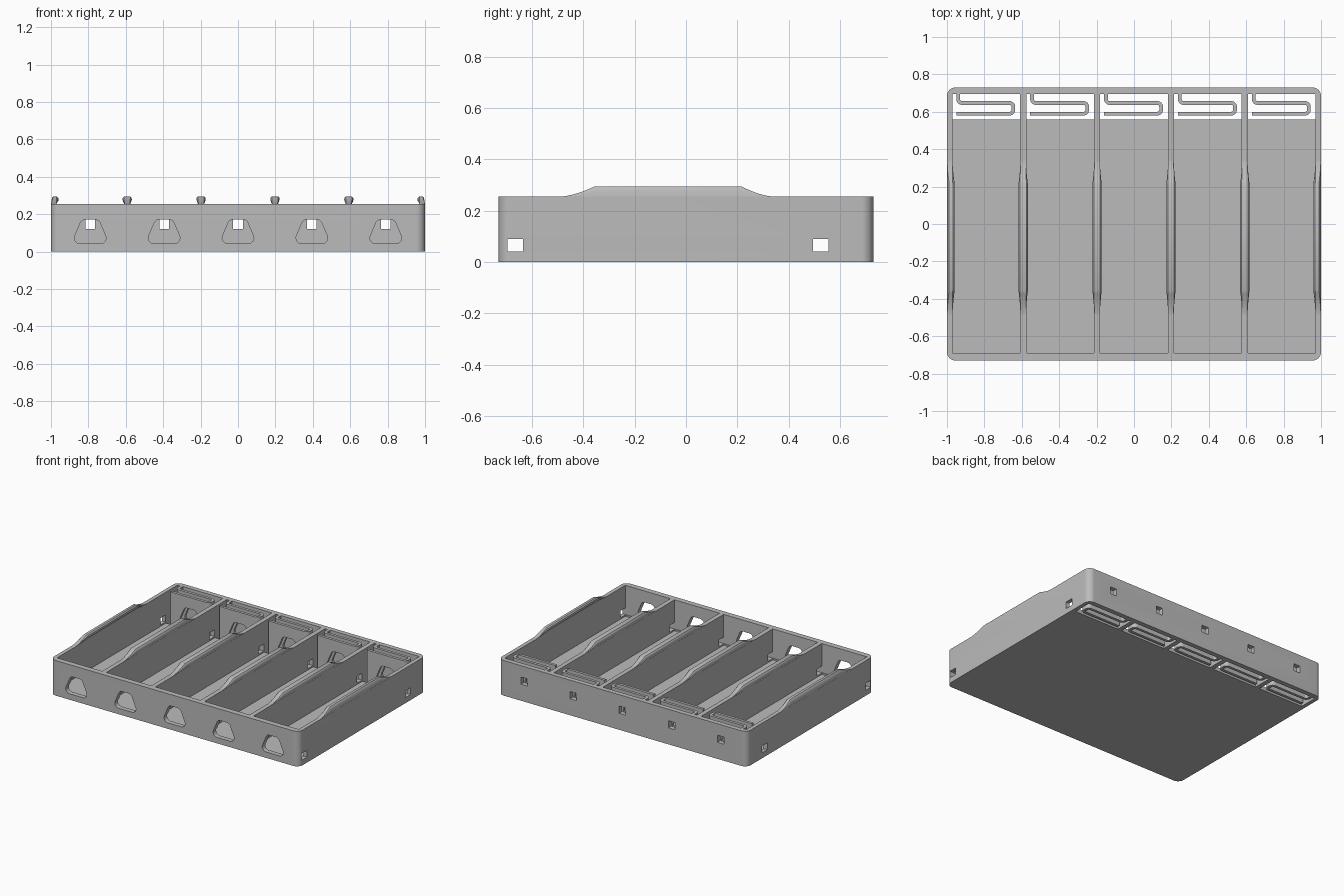
import bpy, bmesh, math
from mathutils import Vector

cube = bpy.data.objects.get("Cube")
if cube:
    bpy.data.objects.remove(cube, do_unlink=True)

grey = bpy.data.materials.new("plain grey")
grey.use_nodes = True
grey.diffuse_color = (0.5, 0.5, 0.5, 1)
grey.node_tree.nodes["Principled BSDF"].inputs["Base Color"].default_value = (0.5, 0.5, 0.5, 1)

PITCH = 0.395          # spacing of the bays
HALF_BAY = 0.181       # half the inner width of a bay
HALF_DEPTH = 0.73
RIM = 0.255
FLOOR = 0.03
BAYS = [i * PITCH for i in range(-2, 3)]


def rounded(points, radius, steps=6, closed=True):
    """Round the corners of a 2D path."""
    pts = [Vector(p) for p in points]
    out = []
    for i, p in enumerate(pts):
        if not closed and i in (0, len(pts) - 1):
            out.append(p)
            continue
        a = (pts[i - 1] - p).normalized()
        b = (pts[(i + 1) % len(pts)] - p).normalized()
        half = a.angle(b) / 2
        reach = radius / math.tan(half)
        centre = p + (a + b).normalized() * (radius / math.sin(half))
        start, end = p + a * reach - centre, p + b * reach - centre
        for k in range(steps + 1):
            t = k / steps
            d = start * (1 - t) + end * t
            out.append(centre + d.normalized() * radius)
    return out


def rect(x0, x1, y0, y1):
    return [(x0, y0), (x1, y0), (x1, y1), (x0, y1)]


def prism(bm, outline, lo, hi, axis="z"):
    """Extrude a 2D outline along z, or an xz outline along y."""
    place = (lambda p, h: (p[0], p[1], h)) if axis == "z" else (lambda p, h: (p[0], h, p[1]))
    face = bm.faces.new([bm.verts.new(place(p, lo)) for p in outline])
    ext = bmesh.ops.extrude_face_region(bm, geom=[face])
    moved = [v for v in ext["geom"] if isinstance(v, bmesh.types.BMVert)]
    bmesh.ops.translate(bm, verts=moved, vec=Vector(place((0, 0), hi - lo)))


def finish(bm, name):
    bmesh.ops.recalc_face_normals(bm, faces=bm.faces)
    mesh = bpy.data.meshes.new(name)
    bm.to_mesh(mesh)
    bm.free()
    mesh.materials.append(grey)
    obj = bpy.data.objects.new(name, mesh)
    bpy.context.collection.objects.link(obj)
    return obj


def prisms(name, items):
    bm = bmesh.new()
    for item in items:
        prism(bm, *item)
    return finish(bm, name)


def bake(obj):
    """Apply all modifiers."""
    bpy.context.view_layer.update()
    deps = bpy.context.evaluated_depsgraph_get()
    obj_mesh = bpy.data.meshes.new_from_object(obj.evaluated_get(deps))
    obj.modifiers.clear()
    obj.data = obj_mesh


def cut(obj, cutter):
    mod = obj.modifiers.new("cut", "BOOLEAN")
    mod.operation = "DIFFERENCE"
    mod.solver = "EXACT"
    mod.object = cutter
    bake(obj)


def smooth(obj):
    bpy.ops.object.select_all(action="DESELECT")
    obj.select_set(True)
    bpy.context.view_layer.objects.active = obj
    bpy.ops.object.shade_smooth_by_angle(angle=math.radians(35))


# Tray block with rounded corners
tray = prisms("tray", [(rounded(rect(-1, 1, -HALF_DEPTH, HALF_DEPTH), 0.045, 8), 0, RIM)])

# Cutters: bays, spring slots, wire tunnels, finger holes, back windows
bay_cut = prisms("bay_cutter", [
    (rect(c - HALF_BAY, c + HALF_BAY, -0.69, 0.695), FLOOR, 1) for c in BAYS])
slot_cut = prisms("slot_cutter", [
    (rect(c - HALF_BAY, c + HALF_BAY, 0.56, 0.695), -1, 0.1) for c in BAYS])
tunnel_cut = prisms("tunnel_cutter", [
    (rect(-2, 2, y, y + 0.06), 0.04, 0.09) for y in (-0.695, 0.495)])
trapezoid = [(-0.1, 0.043), (0.1, 0.043), (0.045, 0.172), (-0.045, 0.172)]
hole_cut = prisms("hole_cutter", [
    ([(c + p[0], p[1]) for p in rounded(trapezoid, 0.03)], -1, 0.67, "y") for c in BAYS])
window_cut = prisms("window_cutter", [
    (rect(c - 0.026, c + 0.026, 0.12, 0.172), 0.68, 1, "y") for c in BAYS])
cutters = [bay_cut, slot_cut, tunnel_cut, hole_cut, window_cut]
for cutter in cutters:
    cut(tray, cutter)
smooth(tray)

# Folded contact springs hanging from the back wall
path = rounded([(-0.15, 0.705), (-0.15, 0.647), (0.145, 0.647), (0.145, 0.59), (-0.16, 0.59)],
               0.02, closed=False)
bm = bmesh.new()
for c in BAYS:
    low = [bm.verts.new((c + p.x, p.y, 0)) for p in path]
    high = [bm.verts.new((c + p.x, p.y, RIM)) for p in path]
    for i in range(len(path) - 1):
        bm.faces.new((low[i], low[i + 1], high[i + 1], high[i]))
springs = finish(bm, "contact_springs")
solid = springs.modifiers.new("thickness", "SOLIDIFY")
solid.thickness = 0.02
solid.offset = 0
bake(springs)
cut(springs, hole_cut)
smooth(springs)

for cutter in cutters:
    bpy.data.objects.remove(cutter, do_unlink=True)


# Raised retaining lips on the dividers and side walls
def swell(t):
    """Height share along a concave ramp."""
    return t ** 1.7


STEPS = 8
stations = [(-0.50 + 0.145 * k / STEPS, swell(k / STEPS)) for k in range(STEPS + 1)]
stations += [(0.35 - 0.135 * k / STEPS, swell(k / STEPS)) for k in range(STEPS, -1, -1)]
SIDE = [(0.0155, 0), (0.021, 0.012), (0.025, 0.025), (0.0235, 0.034), (0.017, 0.041)]
DIVIDER = [(-w, h) for w, h in SIDE] + [(w, h) for w, h in reversed(SIDE)]
OUTER = [(-0.0145, 0), (-0.012, 0.02), (-0.008, 0.036), (-0.003, 0.041), (0.016, 0.041),
         (0.024, 0.034), (0.026, 0.022), (0.0145, 0)]


def lip(name, x, section, flip=1):
    bm = bmesh.new()
    rings = []
    for y, f in stations:
        ring = []
        for w, h in section:
            base = math.copysign(0.0145, w)
            ring.append(bm.verts.new((x + flip * (base + (w - base) * f), y, RIM - 0.001 + h * f)))
        rings.append(ring)
    n = len(section)
    for a, b in zip(rings, rings[1:]):
        for i in range(n):
            j = (i + 1) % n
            bm.faces.new((a[i], a[j], b[j], b[i]))
    bm.faces.new(rings[0])
    bm.faces.new(rings[-1])
    smooth(finish(bm, name))


for i in range(4):
    lip("divider_lip_%d" % (i + 1), (i - 1.5) * PITCH, DIVIDER)
lip("right_wall_lip", -0.985, OUTER)
lip("left_wall_lip", 0.985, OUTER, -1)
